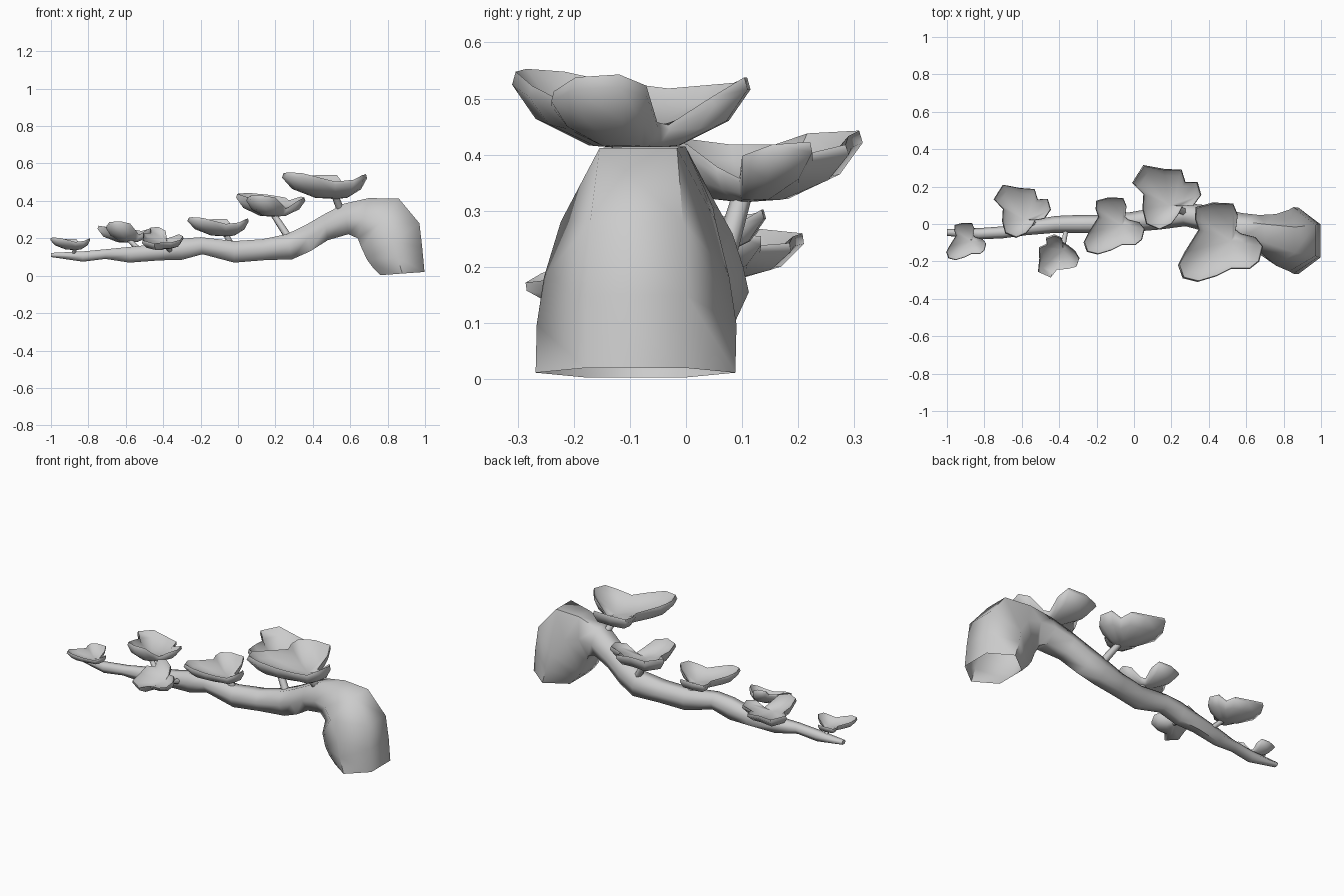
import bpy, bmesh, math
from mathutils import Vector, Matrix

cube = bpy.data.objects.get("Cube")
if cube:
    bpy.data.objects.remove(cube)

grey = bpy.data.materials.new("plain grey")
grey.use_nodes = True
grey.diffuse_color = (0.6, 0.6, 0.6, 1)
grey.node_tree.nodes["Principled BSDF"].inputs["Base Color"].default_value = (0.6, 0.6, 0.6, 1)


def finish(name, bm, angle):
    bmesh.ops.recalc_face_normals(bm, faces=bm.faces)
    mesh = bpy.data.meshes.new(name)
    bm.to_mesh(mesh)
    bm.free()
    mesh.materials.append(grey)
    ob = bpy.data.objects.new(name, mesh)
    bpy.context.collection.objects.link(ob)
    bpy.ops.object.select_all(action='DESELECT')
    ob.select_set(True)
    bpy.context.view_layer.objects.active = ob
    bpy.ops.object.shade_smooth_by_angle(angle=math.radians(angle))


def bridge(bm, a, b):
    n = len(a)
    for i in range(n):
        bm.faces.new((a[i], a[(i + 1) % n], b[(i + 1) % n], b[i]))


# Branch: sections as lower x, z, upper x, z, middle y, half width
SECTIONS = [
    (-1, .1, -1, .122, -.045, .018), (-.83, .075, -.83, .13, -.052, .03),
    (-.71, .09, -.7, .142, -.045, .032), (-.58, .07, -.57, .155, -.022, .038),
    (-.42, .082, -.42, .17, -.002, .045), (-.3, .085, -.3, .198, 0, .048),
    (-.19, .115, -.2, .206, 0, .048), (-.02, .07, -.02, .185, .01, .053),
    (.14, .083, .13, .195, .03, .06), (.29, .088, .26, .222, .05, .062),
    (.385, .13, .36, .27, .032, .07), (.48, .19, .46, .328, .005, .078),
    (.59, .222, .57, .386, -.03, .088), (.64, .2, .7, .415, -.05, .098),
    (.66, .15, .86, .412, -.085, .138), (.69, .085, .97, .28, -.088, .165),
    (.72, .045, .985, .15, -.088, .178), (.76, .003, .997, .02, -.09, .178)]
SIDES = 6
STEP = math.tau / SIDES
bm = bmesh.new()
rings = []
for xl, zl, xu, zu, y, w in SECTIONS:
    low, up = Vector((xl, y, zl)), Vector((xu, y, zu))
    mid = (low + up) / 2
    half, side = (up - low) / 2 / math.cos(STEP / 2), Vector((0, w, 0))
    ring = []
    for i in range(SIDES):
        a = STEP * (i + .5)
        ring.append(bm.verts.new(mid + half * math.cos(a) + side * math.sin(a)))
    rings.append(ring)
for a, b in zip(rings, rings[1:]):
    bridge(bm, a, b)
bm.faces.new(rings[0])
finish("branch", bm, 65)

# Two leaf rims, measured from the stem: long lobed and compact
LOBED = [(-.19, .18, .115), (-.1, .205, .125), (.01, .2, .125), (.035, .14, .09),
         (.025, .06, .04), (.05, .04, .045), (.13, .02, .11), (.17, -.03, .13),
         (.15, -.11, .125), (.1, -.15, .1), (0, -.15, .09), (-.08, -.19, .11),
         (-.18, -.22, .135), (-.26, -.2, .14), (-.285, -.13, .135), (-.25, -.06, .12),
         (-.175, .06, .105), (-.195, .12, .11)]
COMPACT = [(-.2, .12, .12), (-.14, .215, .125), (-.03, .195, .115), (.065, .19, .1),
           (.085, .125, .085), (.15, .125, .105), (.17, .055, .1), (.13, 0, .08),
           (.07, -.005, .04), (.05, -.045, .06), (.01, -.1, .1), (-.055, -.13, .11),
           (-.125, -.1, .11), (-.145, -.02, .1), (-.14, .06, .1)]


def leaf(name, rim, place, scale, turn, tilt):
    bm = bmesh.new()

    def ring(t, height, lift):
        return [bm.verts.new((x * t, y * t, z * height + lift)) for x, y, z in rim]

    under, belly, edge = ring(.38, .05, 0), ring(.81, .4, 0), ring(1, .85, 0)
    lip, bowl, floor = ring(.97, 1, .003), ring(.82, .64, .01), ring(.4, .2, .026)
    layers = [under, belly, edge, lip, bowl, floor]
    for a, b in zip(layers, layers[1:]):
        bridge(bm, a, b)
    for ends, z in ((under, 0), (floor, .035)):
        hub = bm.verts.new((0, 0, z))
        for i, v in enumerate(ends):
            bm.faces.new((v, ends[(i + 1) % len(ends)], hub))
    bm.transform(Matrix.Translation(place) @ Matrix.Rotation(math.radians(tilt), 4, 'X')
                 @ Matrix.Rotation(math.radians(turn), 4, 'Z') @ Matrix.Scale(scale, 4))
    finish(name, bm, 65)


def stem(name, foot, tip, radius):
    foot, tip = Vector(foot), Vector(tip)
    turn = (tip - foot).to_track_quat('Z', 'Y').to_matrix().to_4x4()
    bm = bmesh.new()
    bmesh.ops.create_cone(bm, cap_ends=True, segments=6, radius1=radius, radius2=radius * .8,
                          depth=(tip - foot).length,
                          matrix=Matrix.Translation((foot + tip) / 2) @ turn)
    finish(name, bm, 65)


# Leaves: rim, position, scale, turn, tilt, stem foot, stem radius
LEAVES = [
    (LOBED, (.52, -.09, .41), 1, 0, 0, (.55, -.04, .35), .022),
    (COMPACT, (.19, .1, .315), 1, 0, 0, (.28, .06, .19), .022),
    (LOBED, (-.065, -.005, .21), .72, 0, 0, (-.04, .01, .17), .02),
    (COMPACT, (-.585, .02, .182), .83, 0, -9, (-.51, -.01, .12), .016),
    (COMPACT, (-.38, -.13, .155), .66, 95, 25, (-.36, -.01, .13), .016),
    (LOBED, (-.87, -.09, .137), .47, 0, 0, (-.88, -.05, .115), .012)]
for i, (rim, place, scale, turn, tilt, foot, radius) in enumerate(LEAVES, 1):
    leaf(f"leaf_{i}", rim, place, scale, turn, tilt)
    stem(f"stem_{i}", foot, Vector(place) + Vector((0, 0, .012)), radius)
